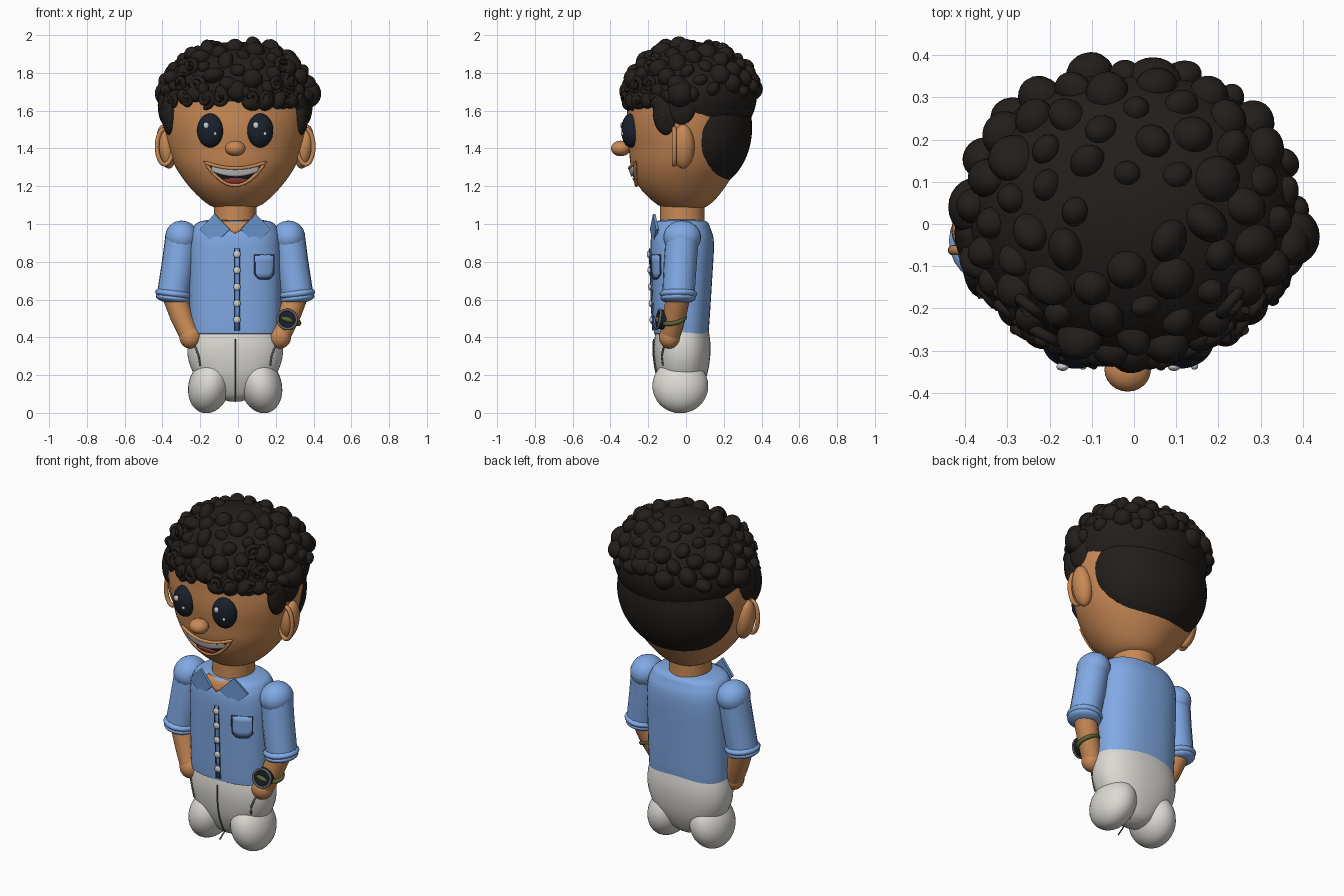
import bpy, math, random
from mathutils import Vector
from mathutils.bvhtree import BVHTree

if "Cube" in bpy.data.objects:
    bpy.data.objects.remove(bpy.data.objects["Cube"])

random.seed(7)


def mat(name, r, g, b):
    m = bpy.data.materials.new(name)
    m.diffuse_color = (r, g, b, 1)
    m.use_nodes = True
    m.node_tree.nodes["Principled BSDF"].inputs["Base Color"].default_value = m.diffuse_color
    return m


SKIN = mat("skin", .58, .25, .09)
SHIRT = mat("shirt", .22, .40, .78)
COLLAR = mat("collar", .15, .30, .62)
HAIR = mat("hair", .016, .013, .011)
PANTS = mat("pants", .72, .70, .66)
DARK = mat("dark", .01, .015, .025)
WHITE = mat("white", .9, .9, .88)
RED = mat("red", .35, .06, .05)
SEAM = mat("seam", .12, .12, .12)
NAVY = mat("shirt_seam", .04, .08, .18)
GREEN = mat("green", .10, .13, .04)


def finish(name, m):
    o = bpy.context.object
    o.name = name
    o.data.materials.append(m)
    bpy.ops.object.shade_smooth_by_angle(angle=math.radians(50))
    return o


def ball(name, loc, size, m, rot=(0, 0, 0), seg=24):
    bpy.ops.mesh.primitive_uv_sphere_add(segments=seg, ring_count=seg * 2 // 3, location=loc, rotation=rot)
    bpy.context.object.scale = size
    return finish(name, m)


def mesh(name, verts, faces, m):
    me = bpy.data.meshes.new(name)
    me.from_pydata(verts, [], faces)
    o = bpy.data.objects.new(name, me)
    bpy.context.collection.objects.link(o)
    bpy.ops.object.select_all(action='DESELECT')
    o.select_set(True)
    bpy.context.view_layer.objects.active = o
    return finish(name, m)


def loft(name, rings, m, power=2.0, n=48, sub=4):
    """Rings of (z, rx, ry, cy), smoothly interpolated and skinned."""
    R = [Vector(r) for r in rings]
    fine = []
    for i in range(len(R) - 1):
        a, b, c, d = R[max(i - 1, 0)], R[i], R[i + 1], R[min(i + 2, len(R) - 1)]
        for k in range(sub):
            t = k / sub
            fine.append(.5 * (2 * b + (c - a) * t + (2 * a - 5 * b + 4 * c - d) * t * t + (3 * b - a - 3 * c + d) * t ** 3))
    fine.append(R[-1])
    V, F = [], []
    for z, rx, ry, cy in fine:
        for j in range(n):
            c, s = math.cos(math.tau * j / n), math.sin(math.tau * j / n)
            f = (abs(c) ** power + abs(s) ** power) ** (-1 / power)
            V.append((rx * c * f, cy + ry * s * f, z))
    for i in range(len(fine) - 1):
        for j in range(n):
            k = (j + 1) % n
            F.append((i * n + j, i * n + k, (i + 1) * n + k, (i + 1) * n + j))
    F += [tuple(range(n))[::-1], tuple(range(len(V) - n, len(V)))]
    o = mesh(name, V, F, m)
    tree = BVHTree.FromPolygons([Vector(v) for v in V], F)

    def front(x, z, off=0):
        hit = tree.ray_cast(Vector((x, -2, z)), Vector((0, 1, 0)))[0]
        return Vector((x, (hit.y if hit else -.12) - off, z))
    return o, front


def tube(name, pts, radii, m, cyclic=False):
    cu = bpy.data.curves.new(name, 'CURVE')
    cu.dimensions = '3D'
    cu.bevel_depth, cu.bevel_resolution, cu.use_fill_caps = 1, 5, True
    s = cu.splines.new('POLY')
    s.points.add(len(pts) - 1)
    s.use_cyclic_u = cyclic
    for i, p in enumerate(pts):
        s.points[i].co = (*p, 1)
        s.points[i].radius = radii[i] if isinstance(radii, (list, tuple)) else radii
    o = bpy.data.objects.new(name, cu)
    bpy.context.collection.objects.link(o)
    bpy.ops.object.select_all(action='DESELECT')
    o.select_set(True)
    bpy.context.view_layer.objects.active = o
    bpy.ops.object.convert(target='MESH')
    return finish(name, m)


def patch(name, front, x0, x1, top, bot, off, m, n=20, thick=.012):
    """Thin panel laid on a body; top and bot give z for u in -1..1."""
    V, F = [], []
    for i in range(n + 1):
        u = 2 * i / n - 1
        for k in range(5):
            V.append(front(x0 + (x1 - x0) * i / n, bot(u) + (top(u) - bot(u)) * k / 4, off))
    for i in range(n):
        for k in range(4):
            a = i * 5 + k
            F.append((a, a + 5, a + 6, a + 1))
    o = mesh(name, V, F, m)
    s = o.modifiers.new("thickness", 'SOLIDIFY')
    s.thickness, s.offset = thick, -1
    return o


# Head, neck, torso, hips
head, face = loft("head", [(1.08, .02, .02, 0), (1.085, .10, .10, -.01), (1.12, .165, .16, -.015), (1.2, .245, .23, -.02),
                  (1.3, .315, .28, -.01), (1.4, .355, .303, 0), (1.5, .378, .315, 0), (1.6, .385, .312, 0),
                  (1.7, .36, .30, 0), (1.85, .2, .2, 0)], SKIN)
loft("neck", [(.98, .115, .12, -.02), (1.05, .113, .118, -.02), (1.14, .113, .118, -.02)], SKIN)
torso, chest = loft("shirt", [(.43, .235, .14, -.025), (.44, .242, .146, -.025), (.7, .245, .16, -.022), (.9, .242, .168, -.02),
                    (.98, .222, .15, -.022), (1.015, .18, .128, -.022), (1.027, .06, .05, -.022)], SHIRT, 2.5)
hips, lap = loft("hips", [(.06, .03, .03, -.02), (.09, .10, .08, -.02), (.18, .2, .125, -.02), (.27, .245, .145, -.02),
                 (.36, .253, .15, -.02), (.45, .235, .138, -.02)], PANTS, 2.3)

# Hair: back cap, dome and random clumps
ball("back_hair", (0, .09, 1.51), (.362, .26, .33), HAIR, seg=48)
ball("hair_dome", (.01, .03, 1.68), (.392, .345, .285), HAIR, seg=48)


def clump(name, a, e, r):
    p = Vector((.01 + .385 * math.cos(e) * math.cos(a), .03 + .335 * math.cos(e) * math.sin(a), 1.68 + .275 * math.sin(e)))
    rot = [random.uniform(0, 3) for _ in range(3)]
    ball(name, p, [r * random.uniform(.7, 1.1) for _ in range(3)], HAIR, rot, 18)


for i in range(75):
    clump("hair_clump", i * 2.39996, math.asin(.02 + .95 * (i + .5) / 75), random.uniform(.038, .062))
for i in range(13):
    clump("fringe_clump", math.radians(200 + i * 140 / 12), random.uniform(-.16, .1), random.uniform(.045, .055))
ball("side_clump", (.385, -.03, 1.69), (.07, .07, .075), HAIR)
ball("side_clump", (-.36, .04, 1.69), (.065, .07, .07), HAIR)
ball("back_clump", (.06, .33, 1.75), (.07, .065, .06), HAIR)

for s in (-1, 1):
    # Sideburns and spiral curls
    ball("sideburn", (s * .345, -.10, 1.59), (.045, .075, .12), HAIR)
    ball("sideburn", (s * .365, -.02, 1.63), (.045, .08, .11), HAIR)
    for k, (deg, z) in enumerate([(25, 1.56), (32, 1.66), (40, 1.75), (50, 1.66), (57, 1.74), (66, 1.66), (45, 1.84), (78, 1.67)]):
        a = math.radians(deg)
        out = Vector((s * math.cos(a), -math.sin(a), 0))
        side = Vector((s * math.sin(a), math.cos(a), 0))
        shrink = 1 - max(0, z - 1.72) * 1.2
        c = Vector((.005 + s * .385 * math.cos(a) * shrink, .02 - .335 * math.sin(a) * shrink, z))
        pts = []
        for j in range(22):
            t = j / 21
            ang, r = s * t * 9 + k, .045 * (1 - .75 * t)
            pts.append(c + side * r * math.cos(ang) + Vector((0, 0, r * math.sin(ang))) + out * .025 * t)
        tube("spiral_curl", pts, .013, HAIR)

    # Ears
    ball("ear", (s * .365, -.015, 1.41), (.05, .06, .118), SKIN, (0, s * .15, 0))
    tube("ear_rim", [(s * (.372 + .042 * math.cos(q)), -.062, 1.41 + .095 * math.sin(q))
                     for q in [math.tau * i / 24 for i in range(24)]], .012, SKIN, True)

    # Eyes with highlights
    ball("eye", (s * .132, -.292, 1.495), (.07, .05, .09), DARK, (0, 0, s * .2), 32)
    ball("eye_highlight", (s * .132 - .022, -.338, 1.522), (.015, .010, .017), WHITE)
    ball("eye_highlight", (s * .132 + .026, -.337, 1.478), (.009, .008, .010), WHITE)

    # Arms: sleeve, rolled cuff, forearm, hand
    tube("sleeve", [(s * .283, -.02, .93), (s * .30, -.03, .80), (s * .328, -.04, .63)], [.088, .088, .086], SHIRT)
    ball("shoulder", (s * .283, -.02, .93), (.088, .1, .088), SHIRT)
    ball("cuff", (s * .328, -.04, .63), (.096, .10, .034), SHIRT, (0, s * -.12, 0))
    ball("cuff_fold", (s * .33, -.042, .608), (.09, .094, .03), SHIRT, (0, s * -.12, 0))
    tube("forearm", [(s * .325, -.04, .63), (s * .285, -.06, .51), (s * .24, -.085, .41)], [.066, .06, .054], SKIN)
    ball("hand", (s * .236, -.087, .402), (.06, .056, .062), SKIN)

    # Legs and trouser pocket seams
    ball("leg", (s * .137, -.03, .143), (.11, .148, .147), PANTS, (0, s * -.25, 0), 32)
    tube("trouser_pocket_seam", [lap(s * x, z, .004) for x, z in ((.225, .38), (.208, .34), (.193, .30), (.186, .25))], .005, SEAM)

    # Collar points
    bpy.ops.mesh.primitive_cube_add(size=1, location=(s * .108, -.168, .972), rotation=(0, math.pi / 4, s * .2))
    bpy.context.object.scale = (.115, .014, .115)
    finish("collar_point", COLLAR)

# Nose and mouth
ball("nose", (0, -.345, 1.4), (.055, .052, .041), SKIN)
top = lambda u: 1.295 + .032 * u * u
bot = lambda u: 1.205 + .122 * u * u
patch("mouth", face, -.158, .158, top, bot, .006, DARK)
patch("teeth", face, -.125, .125, lambda u: 1.293 + .018 * u * u, lambda u: 1.25 + .028 * u * u, .016, WHITE)
patch("tongue", face, -.08, .08, lambda u: 1.242 - .01 * u * u, lambda u: 1.214 + .018 * u * u, .012, RED)
us = [i / 12 - 1 for i in range(25)]
tube("lips", [face(.16 * u, top(u), .01) for u in us] + [face(.16 * u, bot(u), .01) for u in us[-2:0:-1]], .009, SKIN, True)

# Shirt details: open neck, placket, buttons, chest pocket
patch("open_neck", chest, -.085, .085, lambda u: 1.018, lambda u: .95 + .05 * abs(u), .004, SKIN)
patch("placket", chest, -.003, .022, lambda u: .87, lambda u: .435, .004, COLLAR, 4)
for x in (-.004, .022):
    tube("placket_seam", [chest(x, .435 + .0435 * i, .006) for i in range(11)], .003, NAVY)
for z in (.84, .755, .667, .58, .493):
    p = chest(.01, z, .01)
    ball("button", p, (.019, .01, .019), WHITE, seg=16)
patch("chest_pocket", chest, .103, .205, lambda u: .835, lambda u: .71 + .03 * u ** 4, .004, SHIRT)
tube("pocket_outline", [chest(.154 + .051 * u, .71 + .03 * u ** 4, .006) for u in us] +
     [chest(.205, .835, .006), chest(.103, .835, .006)], .004, NAVY, True)
tube("fly_seam", [lap(0, .39 - i * .03, .004) for i in range(11)] + [Vector((0, -.15, .06))], .004, SEAM)

# Wrist watch
tilt = (math.radians(80), 0, math.radians(10))
bpy.ops.mesh.primitive_torus_add(location=(.282, -.066, .495), rotation=(.2, .35, 0), major_radius=.06, minor_radius=.012)
finish("watch_strap", GREEN)
bpy.ops.mesh.primitive_cylinder_add(vertices=32, radius=.052, depth=.035, location=(.275, -.13, .495), rotation=tilt)
finish("watch_face", DARK)
bpy.ops.mesh.primitive_torus_add(location=(.275, -.147, .495), rotation=tilt, major_radius=.051, minor_radius=.007)
finish("watch_rim", SEAM)
ball("watch_dial_mark", (.275, -.15, .495), (.034, .012, .014), GREEN, (0, .3, .1))

# Shift the symmetric figure to the measured centre
for o in bpy.data.objects:
    o.location.x -= .015
